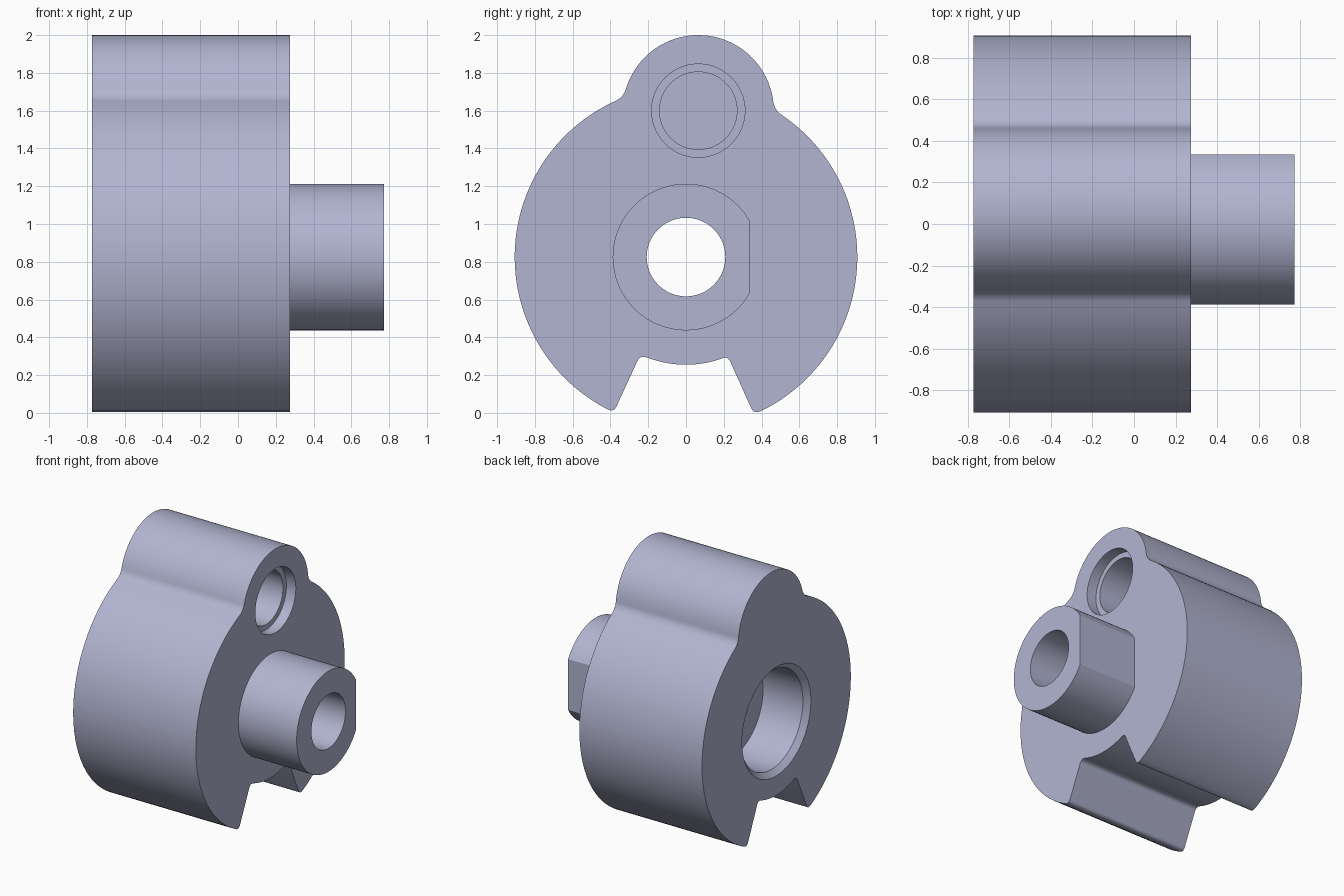
import bpy, bmesh, math
from math import sin, cos, pi, atan2, hypot, acos, sqrt
from mathutils import Vector

if "Cube" in bpy.data.objects:
    bpy.data.objects.remove(bpy.data.objects["Cube"])

MAIN, R = Vector((0, 0.825)), 0.907        # main disc centre (y, z) and radius
LOBE, RL = Vector((0.065, 1.6)), 0.4       # upper lobe
FIL = 0.1                                  # blend between disc and lobe
X0, X1, X2 = -0.772, 0.275, 0.772          # back face, front face, boss end

metal = bpy.data.materials.new("blue_grey_metal")
metal.diffuse_color = (0.44, 0.46, 0.63, 1)
metal.use_nodes = True
metal.node_tree.nodes["Principled BSDF"].inputs["Base Color"].default_value = metal.diffuse_color


def arc(c, r, a0, a1, n):
    return [c + r * Vector((cos(a0 + (a1 - a0) * i / n), sin(a0 + (a1 - a0) * i / n)))
            for i in range(n + 1)]


def corner(a, b, c, n=6):
    a, b, c = Vector(a), Vector(b), Vector(c)
    return [a * (1 - t) ** 2 + b * 2 * t * (1 - t) + c * t * t
            for t in (i / n for i in range(n + 1))]


def ang(v):
    return atan2(v.y, v.x)


def make_object(name, bm):
    bmesh.ops.recalc_face_normals(bm, faces=bm.faces)
    me = bpy.data.meshes.new(name)
    bm.to_mesh(me)
    bm.free()
    me.materials.append(metal)
    ob = bpy.data.objects.new(name, me)
    bpy.context.collection.objects.link(ob)
    return ob


def extrude(name, pts, xa, xb):
    """Prism along x from a (y, z) outline."""
    bm = bmesh.new()
    rings = [[bm.verts.new((x, p.x, p.y)) for p in pts] for x in (xa, xb)]
    for ring in rings:
        bm.faces.new(ring)
    for i in range(len(pts)):
        j = (i + 1) % len(pts)
        bm.faces.new((rings[0][i], rings[0][j], rings[1][j], rings[1][i]))
    return make_object(name, bm)


def turned(name, centre, profile, n=80):
    """Solid of revolution about an x-parallel axis from (x, radius) pairs."""
    bm = bmesh.new()
    rings = [[bm.verts.new((x, centre.x + r * cos(2 * pi * i / n), centre.y + r * sin(2 * pi * i / n)))
              for i in range(n)] for x, r in profile]
    bm.faces.new(rings[0])
    bm.faces.new(rings[-1])
    for a, b in zip(rings, rings[1:]):
        for i in range(n):
            j = (i + 1) % n
            bm.faces.new((a[i], a[j], b[j], b[i]))
    return make_object(name, bm)


def blend_centre(side):
    """Centre of the concave blend circle touching both disc and lobe."""
    d = LOBE - MAIN
    a, b, L = R + FIL, RL + FIL, d.length
    t = acos((a * a + L * L - b * b) / (2 * a * L))
    th = ang(d) - side * t
    return MAIN + a * Vector((cos(th), sin(th)))


def on_main(y):
    return (y, MAIN.y - sqrt(R * R - y * y))


# Body outline, counter-clockwise from the lower right tip
cr, cl = blend_centre(1), blend_centre(-1)
start, end = Vector(on_main(0.40)), Vector(on_main(-0.42))
outline = arc(MAIN, R, ang(start - MAIN), ang(cr - MAIN), 52)
a0, a1 = ang(MAIN - cr), ang(LOBE - cr)
outline += arc(cr, FIL, a0 % (2 * pi), a1 % (2 * pi), 10)[1:]
outline += arc(LOBE, RL, ang(cr - LOBE), ang(cl - LOBE) % (2 * pi), 40)[1:]
a0, a1 = ang(LOBE - cl), ang(MAIN - cl)
outline += arc(cl, FIL, a0, a1, 10)[1:]
outline += arc(MAIN, R, ang(cl - MAIN), ang(end - MAIN) % (2 * pi), 52)[1:]
# Lower notch with rounded corners and an inner arc
outline += corner(end, (-0.385, 0.002), (-0.37, 0.03))[1:]
left_in, right_in = Vector((-0.20, 0.291)), Vector((0.19, 0.288))
outline += corner((-0.257, 0.275), (-0.242, 0.308), left_in)
outline += arc(MAIN, 0.57, ang(left_in - MAIN), ang(right_in - MAIN), 16)[1:-1]
outline += corner(right_in, (0.222, 0.302), (0.235, 0.27))
outline += corner((0.345, 0.025), (0.36, -0.008), start)[:-1]
body = extrude("body", outline, X0, X1)

# Boss with one flat side
half = acos(0.335 / 0.388)
boss = extrude("boss", arc(MAIN, 0.388, half, 2 * pi - half, 72), 0.0, X2)

# Cutters: stepped central bore with chamfered mouth, and lobe pocket
bore = turned("bore_cutter", MAIN, [(X0 - 0.04, 0.46), (X0 + 0.04, 0.38), (X0 + 0.38, 0.38),
                                    (X0 + 0.38, 0.208), (X2 + 0.1, 0.208)])
pocket = turned("pocket_cutter", LOBE, [(X1 - 0.78, 0.205), (X1 - 0.08, 0.205),
                                        (X1 - 0.08, 0.247), (X1 + 0.1, 0.247)])

for tool, op in ((boss, 'UNION'), (bore, 'DIFFERENCE'), (pocket, 'DIFFERENCE')):
    m = body.modifiers.new(tool.name, 'BOOLEAN')
    m.object, m.operation, m.solver = tool, op, 'EXACT'
bpy.context.view_layer.update()
result = bpy.data.meshes.new_from_object(body.evaluated_get(bpy.context.evaluated_depsgraph_get()))
body.modifiers.clear()
body.data = result
for tool in (boss, bore, pocket):
    bpy.data.objects.remove(tool)

bpy.context.view_layer.objects.active = body
body.select_set(True)
bpy.ops.object.shade_smooth_by_angle(angle=math.radians(25))
